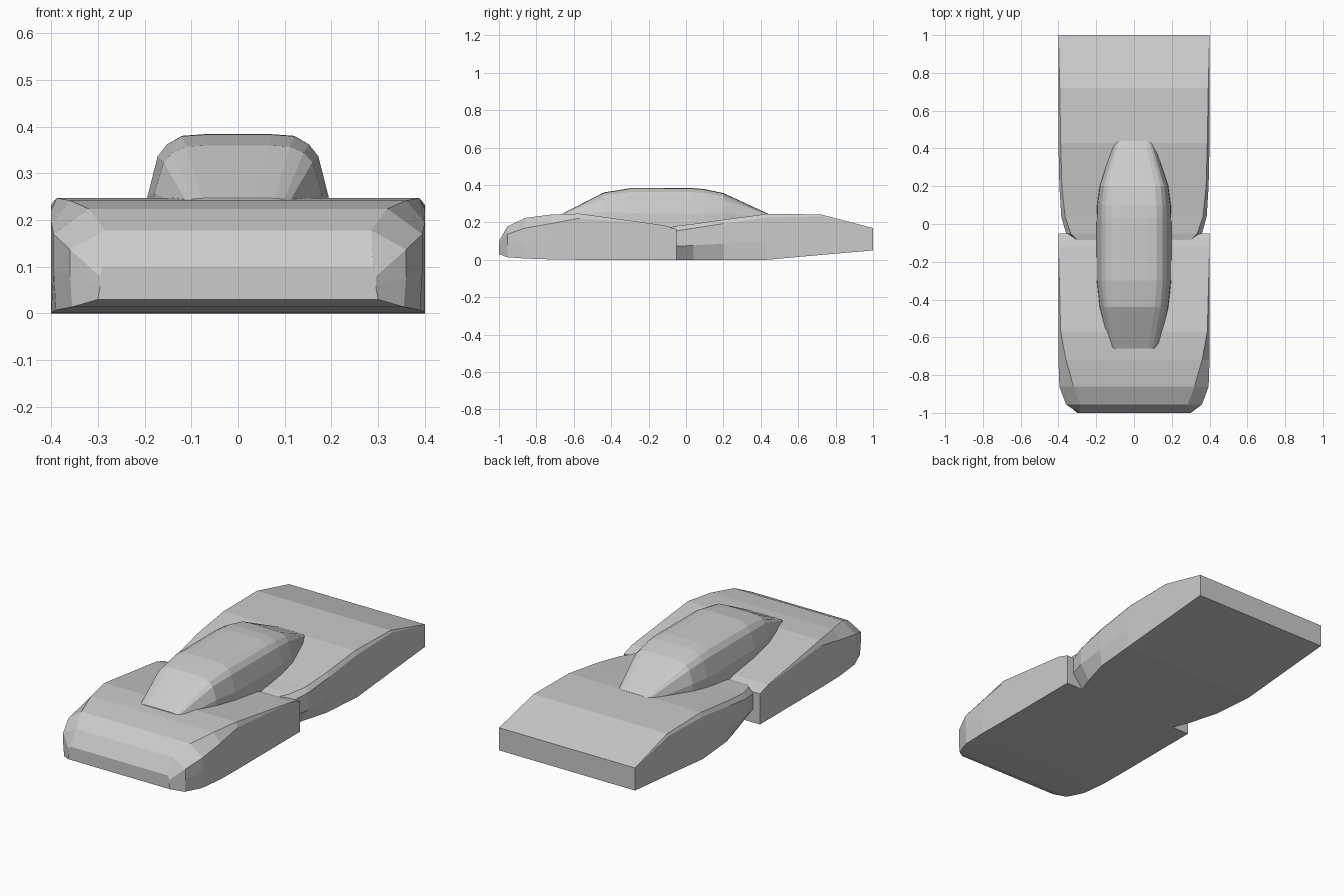
import bpy
import bmesh


def loft(name, rings):
    """Skin half cross-sections (x, z) along y, mirrored across x = 0."""
    bm = bmesh.new()
    loops = []
    for y, half in rings:
        full = half + [(-x, z) for x, z in reversed(half)]
        loops.append([bm.verts.new((x, y, z)) for x, z in full])
    count = len(loops[0])
    for a, b in zip(loops, loops[1:]):
        for i in range(count):
            j = (i + 1) % count
            bm.faces.new((a[i], a[j], b[j], b[i]))
    bm.faces.new(loops[0])
    bm.faces.new(list(reversed(loops[-1])))
    bmesh.ops.remove_doubles(bm, verts=bm.verts, dist=0.0005)
    bmesh.ops.recalc_face_normals(bm, faces=bm.faces)
    mesh = bpy.data.meshes.new(name)
    bm.to_mesh(mesh)
    bm.free()
    obj = bpy.data.objects.new(name, mesh)
    bpy.context.collection.objects.link(obj)
    return obj


def hull_rings(stations):
    """Body section: bottom edge, side wall, shoulder, top edge."""
    rings = []
    for y, w_bottom, w_side, w_top, z0, z1, shoulder in stations:
        h = z1 - z0
        rings.append((y, [(w_bottom, z0), (w_side, z0 + 0.4 * h),
                          (w_side, z0 + shoulder * h), (w_top, z1)]))
    return rings


# Front body: rounded nose, square tail
# y, bottom width, side width, top width, bottom z, top z, shoulder
loft("front_body", hull_rings([
    (-1.00, 0.30, 0.295, 0.29, 0.03, 0.10, 0.7),
    (-0.955, 0.355, 0.36, 0.285, 0.014, 0.178, 0.75),
    (-0.86, 0.39, 0.395, 0.32, 0.007, 0.224, 0.75),
    (-0.72, 0.40, 0.40, 0.36, 0.002, 0.242, 0.80),
    (-0.57, 0.40, 0.40, 0.388, 0.0, 0.247, 0.90),
    (-0.12, 0.40, 0.40, 0.40, 0.0, 0.185, 1.0),
    (-0.05, 0.40, 0.40, 0.40, 0.0, 0.163, 1.0),
]))

# Rear body: tapered front tucked into the front body, wedge tail
loft("rear_body", hull_rings([
    (-0.085, 0.28, 0.31, 0.30, 0.0, 0.174, 0.85),
    (-0.05, 0.30, 0.36, 0.335, 0.0, 0.182, 0.85),
    (0.04, 0.335, 0.385, 0.365, 0.0, 0.192, 0.88),
    (0.20, 0.38, 0.395, 0.382, 0.0, 0.215, 0.9),
    (0.43, 0.40, 0.40, 0.388, 0.0, 0.245, 0.92),
    (0.72, 0.40, 0.40, 0.393, 0.026, 0.243, 0.95),
    (1.00, 0.40, 0.40, 0.40, 0.05, 0.170, 1.0),
]))

# Canopy: faceted bubble across both bodies
section = [(1.0, 0.0), (0.97, 0.43), (0.86, 0.80),
           (0.76, 0.91), (0.60, 0.985), (0.35, 1.0)]
canopy = [  # y, half width, base z, top z
    (-0.66, 0.13, 0.22, 0.247),
    (-0.44, 0.185, 0.18, 0.360),
    (-0.30, 0.20, 0.15, 0.383),
    (0.03, 0.20, 0.14, 0.384),
    (0.10, 0.198, 0.15, 0.378),
    (0.20, 0.185, 0.17, 0.357),
    (0.44, 0.105, 0.22, 0.246),
]
loft("canopy", [(y, [(w * sx, z0 + (z1 - z0) * sz) for sx, sz in section])
                for y, w, z0, z1 in canopy])
